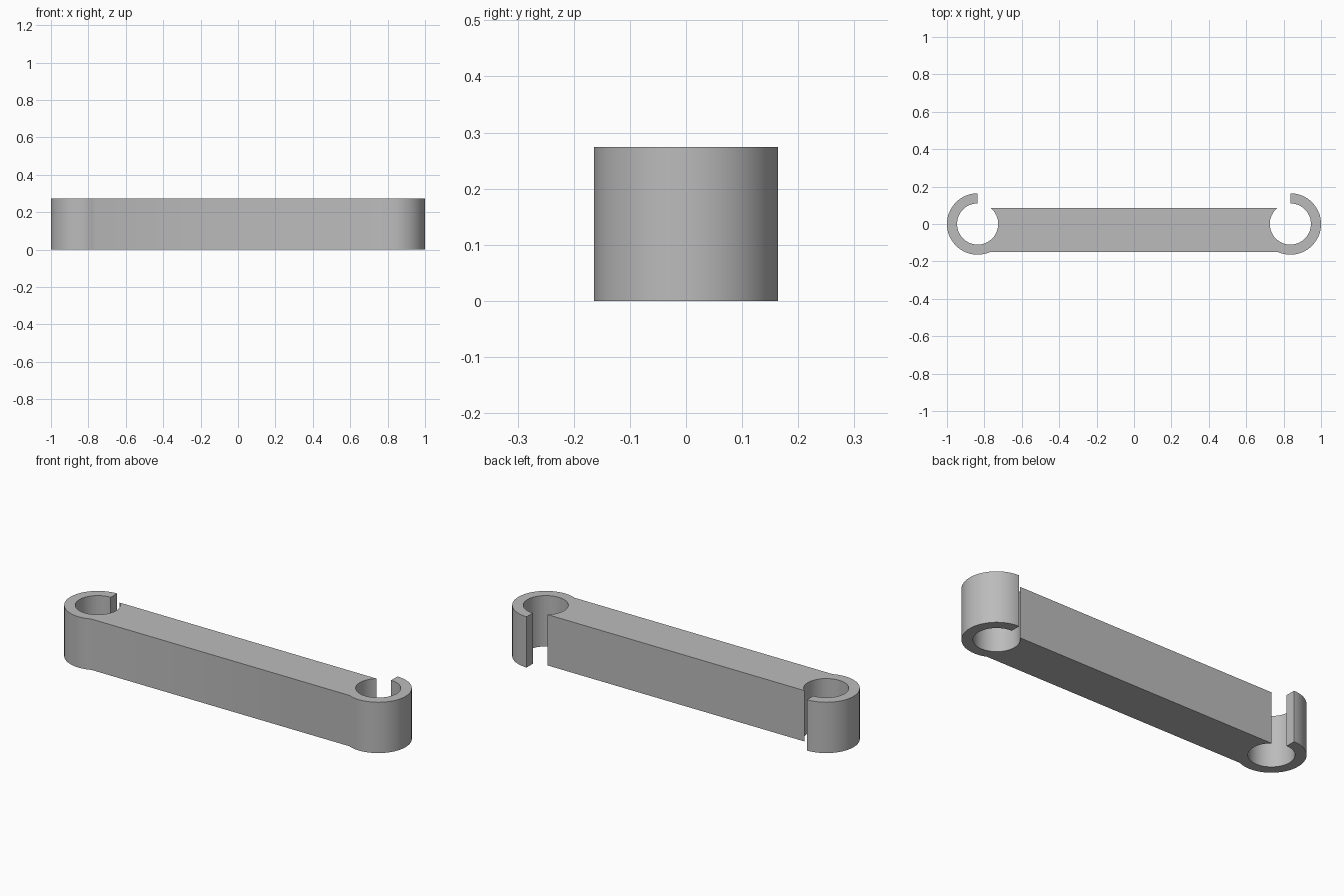
import bpy, bmesh
from math import asin, pi, cos, sin

cube = bpy.data.objects.get("Cube")
if cube:
    bpy.data.objects.remove(cube, do_unlink=True)

HEIGHT = 0.274
CENTRE_X, R_OUT, R_IN = 0.836, 0.164, 0.11
BACK_Y, FRONT_Y = 0.085, -0.15

grey = bpy.data.materials.new("plain grey")
grey.use_nodes = True
colour = (0.5, 0.5, 0.5, 1)
grey.diffuse_color = colour
grey.node_tree.nodes["Principled BSDF"].inputs["Base Color"].default_value = colour


def arc(radius, start, end, steps=64):
    """Points along an arc around the hook centre."""
    angles = [start + (end - start) * i / steps for i in range(steps + 1)]
    return [(CENTRE_X + radius * cos(a), radius * sin(a)) for a in angles]


# Half outline: bar back edge, inside of the hook, hook tip, outside, bar front edge
tip = 2.5 * pi
outline = [(0, BACK_Y)]
outline += arc(R_IN, pi - asin(BACK_Y / R_IN), tip)
outline += arc(R_OUT, tip, pi + asin(-FRONT_Y / R_OUT))
outline += [(0, FRONT_Y)]

# Extrude the outline upward, leaving the middle open for the mirror
bm = bmesh.new()
base = bm.faces.new([bm.verts.new((x, y, 0)) for x, y in outline])
top = bmesh.ops.extrude_face_region(bm, geom=[base], use_keep_orig=True)["geom"]
bmesh.ops.translate(bm, verts=[g for g in top if isinstance(g, bmesh.types.BMVert)],
                    vec=(0, 0, HEIGHT))
middle = [f for f in bm.faces if all(abs(v.co.x) < 1e-5 for v in f.verts)]
bmesh.ops.delete(bm, geom=middle, context='FACES')
bmesh.ops.recalc_face_normals(bm, faces=bm.faces)
mesh = bpy.data.meshes.new("double_hook_bar")
bm.to_mesh(mesh)
bm.free()
mesh.materials.append(grey)

bar = bpy.data.objects.new("double_hook_bar", mesh)
bpy.context.collection.objects.link(bar)
bpy.context.view_layer.objects.active = bar
bar.select_set(True)
bpy.ops.object.shade_smooth_by_angle(angle=pi / 6)
for face in mesh.polygons:
    if abs(face.normal.z) > 0.5:
        face.use_smooth = False

mirror = bar.modifiers.new("other_end", 'MIRROR')
mirror.use_clip = True
